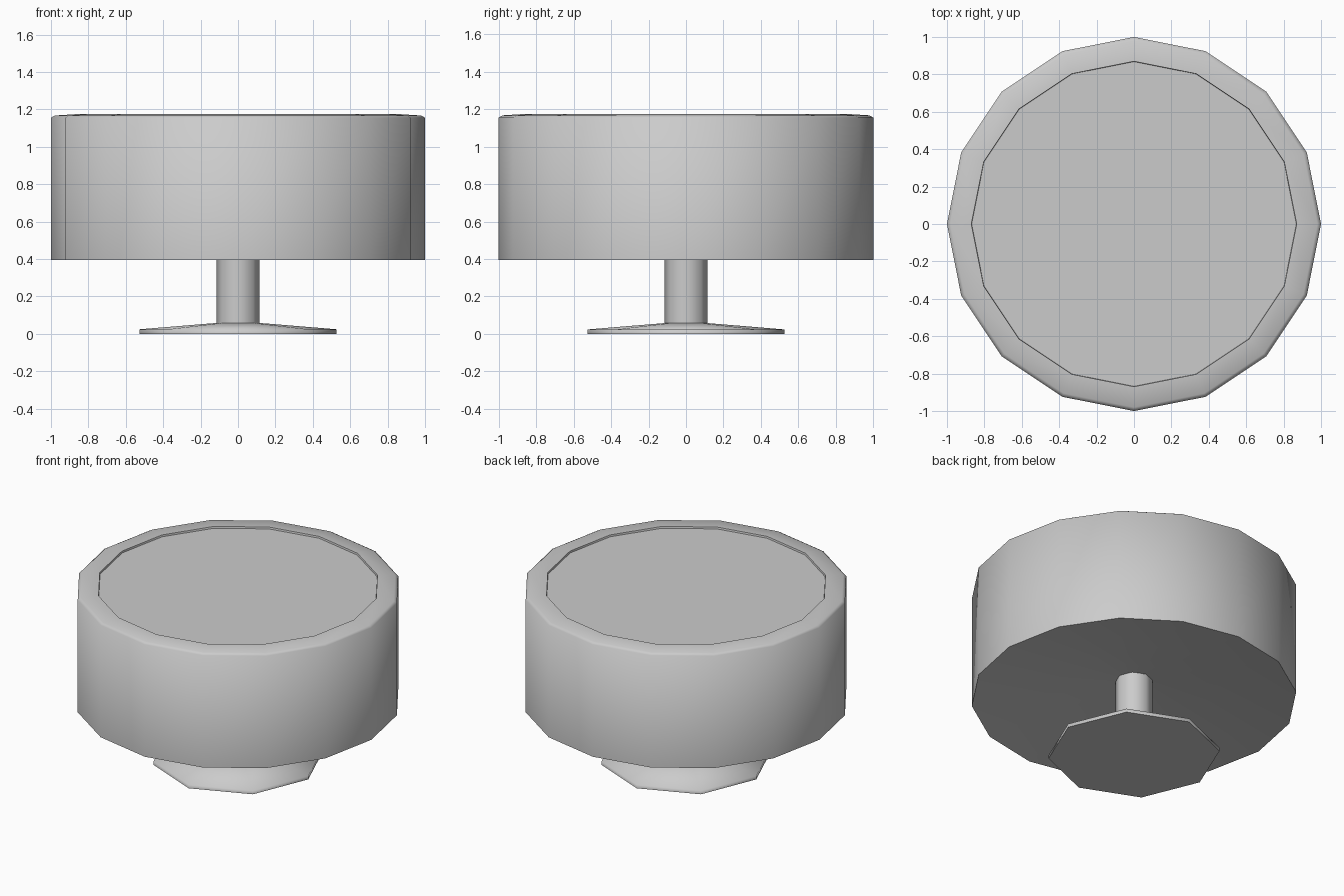
import bpy
import bmesh
import math

cube = bpy.data.objects.get("Cube")
if cube:
    bpy.data.objects.remove(cube, do_unlink=True)

# Single grey finish
grey = bpy.data.materials.new("light_grey")
grey.use_nodes = True
colour = (0.6, 0.6, 0.6, 1)
grey.diffuse_color = colour
grey.node_tree.nodes["Principled BSDF"].inputs["Base Color"].default_value = colour


def lathe(name, profile, sides, angle):
    """Revolve (radius, height) points, bottom to top, and cap both ends."""
    bm = bmesh.new()
    rings = []
    for r, z in profile:
        rings.append([bm.verts.new((r * math.cos(math.tau * i / sides),
                                    r * math.sin(math.tau * i / sides), z))
                      for i in range(sides)])
    for low, high in zip(rings, rings[1:]):
        for i in range(sides):
            j = (i + 1) % sides
            bm.faces.new((low[i], low[j], high[j], high[i]))
    bm.faces.new(rings[0][::-1])
    bm.faces.new(rings[-1])
    mesh = bpy.data.meshes.new(name)
    bm.to_mesh(mesh)
    bm.free()
    mesh.materials.append(grey)
    obj = bpy.data.objects.new(name, mesh)
    bpy.context.collection.objects.link(obj)
    bpy.ops.object.select_all(action="DESELECT")
    obj.select_set(True)
    bpy.context.view_layer.objects.active = obj
    bpy.ops.object.shade_smooth_by_angle(angle=math.radians(angle))
    return obj


# Flared foot plate
lathe("foot", [(0.527, 0), (0.527, 0.024), (0.115, 0.058)], 8, 88)

# Central post, reaching up into the hollow underside
lathe("post", [(0.115, 0.05), (0.115, 0.53)], 8, 50)

# Drum with a conical hollow underside, rounded rim and shallow recessed top
lathe("drum", [(0.1, 0.522), (1, 0.395), (1, 1.155), (0.98, 1.167),
               (0.87, 1.174), (0.868, 1.162)], 16, 65)
